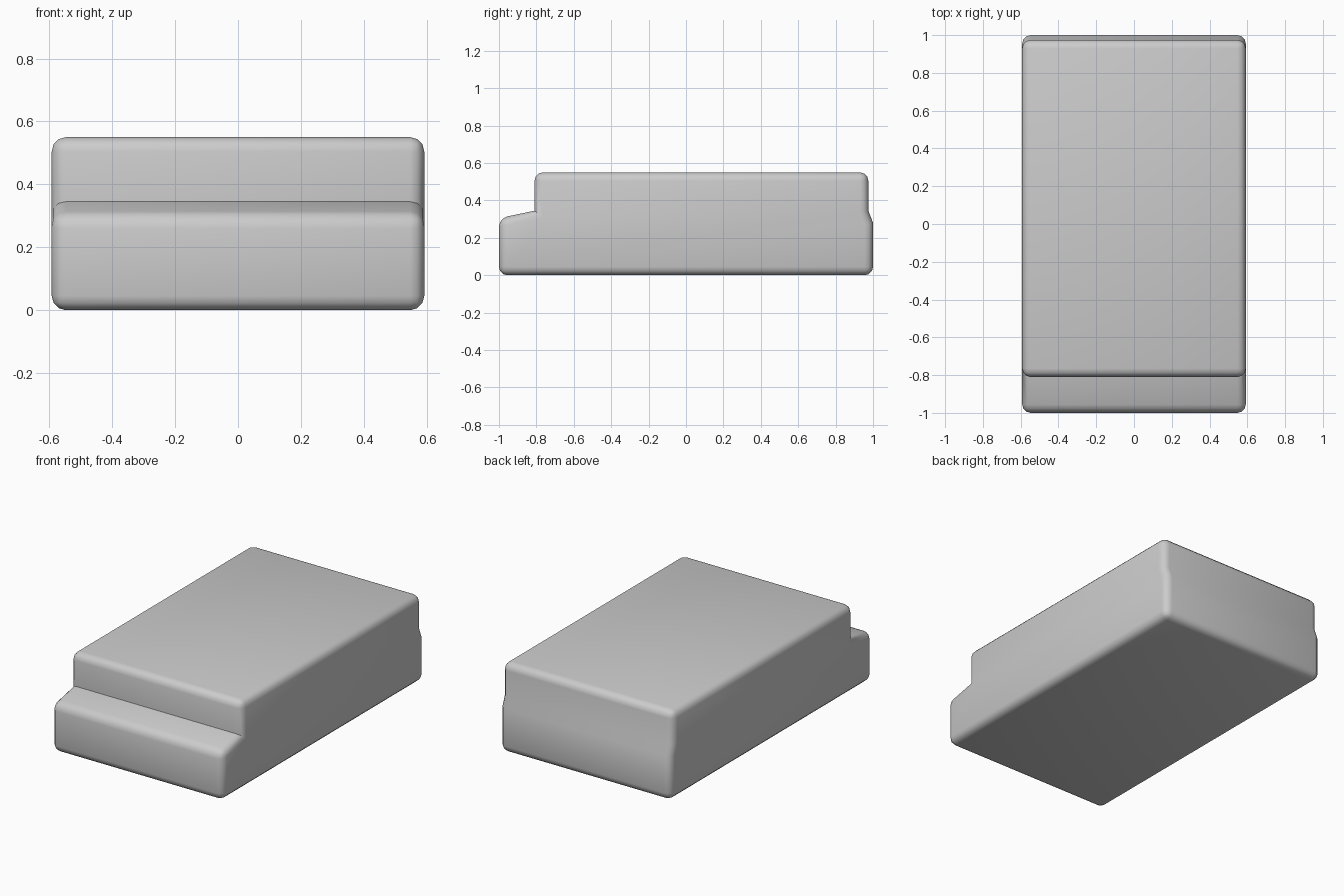
import bpy, bmesh

if "Cube" in bpy.data.objects:
    bpy.data.objects.remove(bpy.data.objects["Cube"])

# Side profile (y, z) of the stepped block, with a slight waist at the back
HALF_WIDTH = 0.592
PROFILE = [(-1, 0), (1, 0), (1, 0.28), (0.975, 0.345), (0.975, 0.55),
           (-0.81, 0.55), (-0.81, 0.345), (-1, 0.305)]
SHARP = {2, 3, 6}  # crosswise creases left unrounded

bm = bmesh.new()
left = [bm.verts.new((-HALF_WIDTH, y, z)) for y, z in PROFILE]
right = [bm.verts.new((HALF_WIDTH, y, z)) for y, z in PROFILE]
n = len(PROFILE)
bm.faces.new(left)
bm.faces.new(right[::-1])
for i in range(n):
    j = (i + 1) % n
    bm.faces.new((left[i], right[i], right[j], left[j]))
bmesh.ops.recalc_face_normals(bm, faces=bm.faces[:])

# Rounded rims and crosswise edges
creases = {bm.edges.get((left[i], right[i])) for i in SHARP}
bmesh.ops.bevel(bm, geom=[e for e in bm.edges if e not in creases],
                offset=0.045, offset_type='OFFSET', segments=3, profile=0.5,
                affect='EDGES', clamp_overlap=True)

mesh = bpy.data.meshes.new("stepped_block")
bm.to_mesh(mesh)
bm.free()
block = bpy.data.objects.new("stepped_block", mesh)
bpy.context.collection.objects.link(block)

# Smooth rounded edges, crisp step
bpy.context.view_layer.objects.active = block
block.select_set(True)
bpy.ops.object.shade_smooth_by_angle(angle=0.6)
